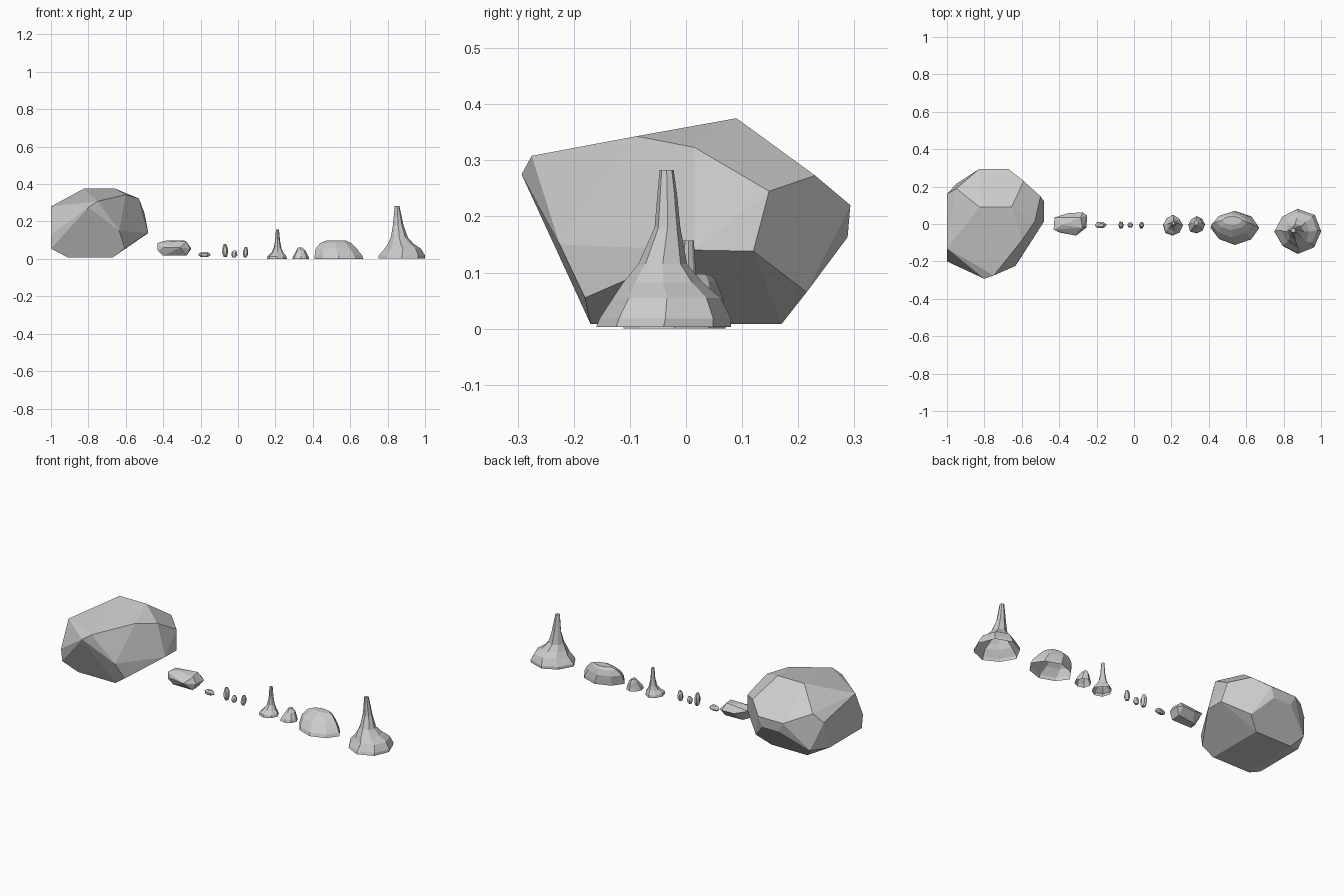
import bpy, bmesh, math, random
from mathutils import Vector

random.seed(4)


def finish(bm, name):
    bmesh.ops.recalc_face_normals(bm, faces=bm.faces)
    me = bpy.data.meshes.new(name)
    bm.to_mesh(me)
    bm.free()
    ob = bpy.data.objects.new(name, me)
    bpy.context.collection.objects.link(ob)
    return ob


def hull(name, pts, merge=7):
    """Faceted stone: convex hull with nearly flat neighbours merged."""
    bm = bmesh.new()
    for p in pts:
        bm.verts.new(p)
    res = bmesh.ops.convex_hull(bm, input=bm.verts)
    junk = {v for v in res["geom_interior"] + res["geom_unused"]
            if isinstance(v, bmesh.types.BMVert)}
    bmesh.ops.delete(bm, geom=list(junk), context='VERTS')
    bmesh.ops.dissolve_limit(bm, angle_limit=math.radians(merge),
                             verts=bm.verts, edges=bm.edges)
    return finish(bm, name)


def loft(name, rings, n=8, rough=0.1):
    """Rough stack of oval rings (z, x0, x1, y0, y1), capped on top, open below."""
    bm = bmesh.new()
    jit = [1 if i % 2 == 0 else 1 + random.uniform(-rough, rough) for i in range(n)]
    loops = []
    for z, x0, x1, y0, y1 in rings:
        cx, cy = (x0 + x1) / 2, (y0 + y1) / 2
        loop = []
        for i in range(n):
            a = math.tau * i / n
            loop.append(bm.verts.new((cx + math.cos(a) * jit[i] * (x1 - x0) / 2,
                                      cy + math.sin(a) * jit[i] * (y1 - y0) / 2, z)))
        loops.append(loop)
    for a, b in zip(loops, loops[1:]):
        for i in range(n):
            j = (i + 1) % n
            bm.faces.new((a[i], a[j], b[j], b[i]))
    bm.faces.new(loops[-1])
    # recalculating needs a closed shell, so close it and reopen it
    base = bm.faces.new(loops[0])
    bmesh.ops.recalc_face_normals(bm, faces=bm.faces)
    bm.faces.remove(base)
    me = bpy.data.meshes.new(name)
    bm.to_mesh(me)
    bm.free()
    bpy.context.collection.objects.link(bpy.data.objects.new(name, me))


# Large boulder
hull("boulder", [
    (-.825, .09, .375), (-.655, .09, .375), (-.60, -.088, .343),
    (-.54, 0, .325), (-.53, .015, .323), (-.59, .23, .273), (-.50, .148, .245),
    (-.48, .12, .138), (-.48, .015, .14),
    (-.905, -.02, .325), (-.75, -.275, .308), (-.80, -.293, .275),
    (-1, -.13, .28), (-1, -.2, .13), (-1, -.19, .055),
    (-.635, -.225, .15), (-.605, -.18, .055),
    (-.67, -.17, .008), (-.91, -.17, .008), (-.67, .17, .008), (-.90, .17, .008),
    (-.60, .215, .065), (-.95, .215, .065),
    (-.83, .293, .22), (-.67, .293, .22), (-.69, .288, .163), (-.80, .288, .163),
    (-.95, .19, .27), (-1, .16, .22), (-1, .11, .055)], 6)

# Medium stone
hull("medium_stone", [
    (-.43, -.03, .085), (-.425, .035, .085), (-.385, -.005, .097), (-.285, .035, .097),
    (-.275, .062, .06), (-.25, .045, .055), (-.255, -.02, .055), (-.275, -.02, .092),
    (-.31, -.062, .06), (-.40, -.045, .06), (-.43, -.03, .045), (-.40, -.025, .017),
    (-.275, -.025, .017), (-.275, .03, .02), (-.38, .02, .017), (-.35, .058, .06)], 5)

# Small pebbles: box extents, cut to a rough gem shape
for name, x0, x1, w, z0, z1, lean in [
        ("flat_pebble", -.213, -.145, .02, .010, .037, .004),
        ("tall_pebble", -.085, -.053, .022, .010, .080, -.002),
        ("low_pebble", -.037, -.003, .017, .008, .046, .003),
        ("upright_pebble", .026, .055, .020, .008, .064, .004)]:
    cx, r, h = (x0 + x1) / 2, (x1 - x0) / 2, z1 - z0
    pts = []
    for t, k in ((0, .6), (.3, 1), (.65, .95), (1, .5)):
        for i in range(6):
            a = math.tau * (i + .5 * (k < .9)) / 6
            m = k * random.uniform(.85, 1)
            pts.append((cx + math.cos(a) * r * m + lean * (t - .5),
                        math.sin(a) * w * m - .006, z0 + h * t))
    hull(name, pts, 12)

# Small spire
loft("small_spire", [
    (0, .155, .262, -.062, .050), (.014, .158, .258, -.058, .047),
    (.033, .178, .243, -.035, .034), (.055, .190, .233, -.018, .026),
    (.095, .198, .225, -.008, .018), (.157, .203, .219, -.005, .014)], 8, .14)

# Small mound
loft("small_mound", [
    (0, .290, .380, -.050, .042), (.016, .296, .376, -.044, .038),
    (.045, .312, .360, -.022, .034), (.062, .322, .343, -.008, .024)], 8, .12)

# Long sloping rock
loft("long_rock", [
    (0, .410, .670, -.112, .070), (.018, .410, .664, -.105, .070),
    (.055, .415, .635, -.070, .066), (.085, .440, .605, -.032, .054),
    (.097, .470, .580, -.005, .042)], 8, .08)

# Large spire
loft("large_spire", [
    (.003, .750, 1.0, -.160, .080), (.018, .752, 1.0, -.154, .080),
    (.055, .785, .978, -.130, .062), (.082, .802, .938, -.112, .030),
    (.115, .817, .908, -.085, .002), (.180, .828, .885, -.056, -.010),
    (.240, .834, .872, -.051, -.016), (.283, .838, .863, -.047, -.022)], 8, .1)
